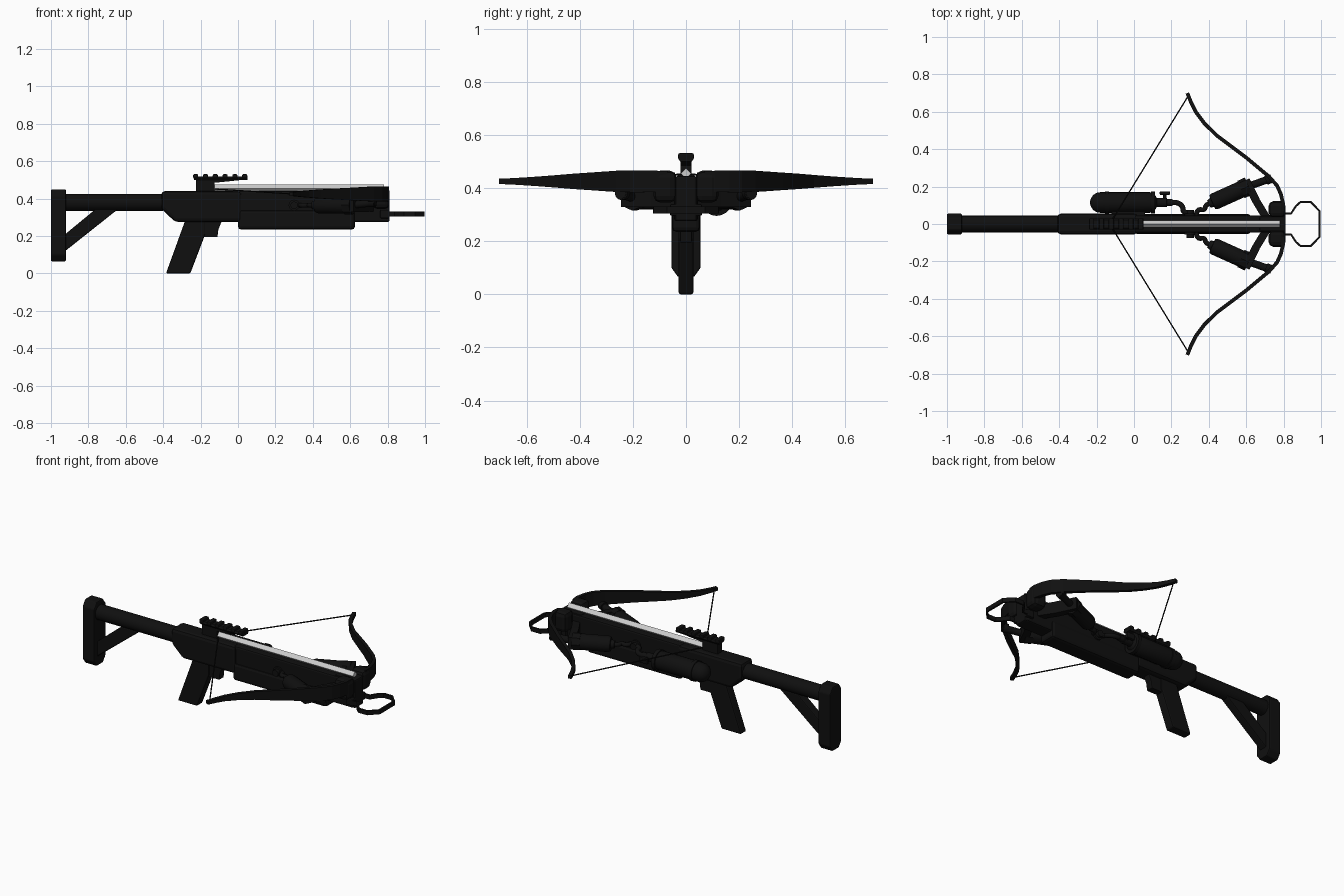
import bpy, bmesh, math
from mathutils import Vector

if "Cube" in bpy.data.objects:
    bpy.data.objects.remove(bpy.data.objects["Cube"])


def material(name, v):
    m = bpy.data.materials.new(name)
    m.diffuse_color = (v, v, v, 1)
    m.use_nodes = True
    m.node_tree.nodes["Principled BSDF"].inputs["Base Color"].default_value = m.diffuse_color
    return m


BLACK = material("black", 0.005)
STEEL = material("steel", 0.55)


def finish(name, bm, bevel=0.0, smooth=False, mat=BLACK):
    bmesh.ops.recalc_face_normals(bm, faces=bm.faces)
    me = bpy.data.meshes.new(name)
    bm.to_mesh(me)
    bm.free()
    ob = bpy.data.objects.new(name, me)
    bpy.context.collection.objects.link(ob)
    me.materials.append(mat)
    if bevel:
        b = ob.modifiers.new("bevel", "BEVEL")
        b.width, b.segments, b.limit_method = bevel, 2, "ANGLE"
    if smooth:
        bpy.context.view_layer.objects.active = ob
        ob.select_set(True)
        bpy.ops.object.shade_smooth_by_angle(angle=math.radians(40))
        ob.select_set(False)
    return ob


def profile(name, pts, half, bevel=0.0, axis="y", x0=0.0):
    """Extrude an xz outline across y, or a yz outline along x from x0."""
    bm = bmesh.new()
    if axis == "y":
        vs = [bm.verts.new((x, -half, z)) for x, z in pts]
        d = Vector((0, 2 * half, 0))
    else:
        vs = [bm.verts.new((x0, y, z)) for y, z in pts]
        d = Vector((half, 0, 0))
    f = bm.faces.new(vs)
    r = bmesh.ops.extrude_face_region(bm, geom=[f])
    bmesh.ops.translate(bm, vec=d, verts=[v for v in r["geom"] if isinstance(v, bmesh.types.BMVert)])
    return finish(name, bm, bevel)


def box(name, x, y, z, bevel=0.0):
    bm = bmesh.new()
    bmesh.ops.create_cube(bm, size=1)
    for v in bm.verts:
        v.co = [(a + b) / 2 + c * (b - a) for (a, b), c in zip((x, y, z), v.co)]
    return finish(name, bm, bevel)


def lathe(name, a, b, prof, n=16, mat=BLACK, smooth=True):
    """Rings (distance, radius) along the axis a -> b."""
    a, b = Vector(a), Vector(b)
    q = (b - a).to_track_quat("Z", "Y")
    bm = bmesh.new()
    rings = [[bm.verts.new(a + q @ Vector((r * math.cos(i * math.tau / n), r * math.sin(i * math.tau / n), t)))
              for i in range(n)] for t, r in prof]
    for r0, r1 in zip(rings, rings[1:]):
        for i in range(n):
            bm.faces.new((r0[i], r0[(i + 1) % n], r1[(i + 1) % n], r1[i]))
    bm.faces.new(rings[0])
    bm.faces.new(rings[-1])
    return finish(name, bm, 0, smooth, mat)


def rod(name, a, b, r, n=12, mat=BLACK, smooth=True):
    return lathe(name, a, b, [(0, r), ((Vector(b) - Vector(a)).length, r)], n, mat, smooth)


def strap(name, pts, thick):
    """Flat band through (x, y, z centre, half height) stations."""
    bm = bmesh.new()
    rings = []
    for i, (x, y, z, h) in enumerate(pts):
        p, q = pts[max(i - 1, 0)], pts[min(i + 1, len(pts) - 1)]
        t = Vector((q[0] - p[0], q[1] - p[1])).normalized()
        nx, ny = -t.y * thick / 2, t.x * thick / 2
        rings.append([bm.verts.new((x + s * nx, y + s * ny, z + k * h))
                      for s, k in ((-1, -1), (1, -1), (1, 1), (-1, 1))])
    for a, b in zip(rings, rings[1:]):
        for i in range(4):
            bm.faces.new((a[i], a[(i + 1) % 4], b[(i + 1) % 4], b[i]))
    bm.faces.new(rings[0])
    bm.faces.new(rings[-1])
    return finish(name, bm)


def hose(name, pts, r):
    cu = bpy.data.curves.new(name, "CURVE")
    cu.dimensions, cu.bevel_depth, cu.bevel_resolution, cu.resolution_u = "3D", r, 2, 4
    sp = cu.splines.new("BEZIER")
    sp.bezier_points.add(len(pts) - 1)
    for bp, p in zip(sp.bezier_points, pts):
        bp.co = p
        bp.handle_left_type = bp.handle_right_type = "AUTO"
    cu.materials.append(BLACK)
    bpy.context.collection.objects.link(bpy.data.objects.new(name, cu))


# Shoulder stock
butt = [(-.03, .065), (.03, .065), (.055, .1), (.055, .415), (.03, .45), (-.03, .45), (-.055, .415), (-.055, .1)]
profile("butt_plate", butt, .08, .006, "x", -1)
rod("stock_tube", (-.93, 0, .38), (-.4, 0, .38), .045, 16)
profile("stock_strut", [(-.93, .115), (-.64, .345), (-.76, .345), (-.93, .205)], .026, .006)

# Receiver, fore end and grip
profile("receiver", [(-.41, .345), (-.335, .275), (.02, .275), (.02, .44), (-.41, .44)], .055, .018)
box("barrel_body", (0, .8), (-.045, .045), (.275, .44), .01)
box("fore_end", (0, .625), (-.053, .053), (.235, .34), .016)
profile("grip", [(-.385, 0), (-.255, 0), (-.175, .21), (-.175, .29), (-.28, .29)], .028, .008)
profile("trigger_housing", [(-.19, .195), (-.11, .195), (-.105, .235), (-.085, .285), (-.19, .285)], .022, .004)

# Sight rail with teeth
profile("rail_mount", [(-.225, .43), (-.125, .43), (-.125, .485), (.05, .503), (.05, .513),
                       (-.235, .513), (-.225, .5)], .02)
profile("rail_bar", [(-.022, .5), (.022, .5), (.03, .511), (.022, .519), (-.022, .519), (-.03, .511)], .285, 0, "x", -.235)
for i in range(6):
    x = -.24 + i * .0525
    box("rail_tooth", (x, x + .027), (-.03, .03), (.508, .531), .006)

# Bolt
rod("bolt", (-.125, 0, .455), (.78, 0, .455), .02, 4, STEEL, False)

# Front block and foot stirrup
box("front_block", (.67, .81), (-.04, .04), (.275, .445), .008)
half = [(.79, .055), (.84, .056), (.865, .095), (.89, .118), (.945, .118), (.992, .07)]
loop = half + [(x, -y) for x, y in reversed(half)]
strap("foot_stirrup", [(x, y, .317, .013) for x, y in loop], .011)
box("stirrup_mount", (.76, .81), (-.06, .06), (.295, .34), .006)

# Limbs, string and pneumatic rams on both sides
limb = [(.795, .07, .038), (.797, .11, .04), (.785, .16, .041), (.765, .205, .041), (.72, .255, .04), (.6, .355, .033),
        (.52, .415, .029), (.44, .475, .024), (.375, .54, .019), (.33, .6, .015), (.305, .65, .012), (.285, .7, .01)]
for s, side in ((1, "left"), (-1, "right")):
    strap(side + "_limb", [(x, s * y, .425, h) for x, y, h in limb], .02)
    rod(side + "_string", (.29, s * .685, .425), (-.13, 0, .452), .0035, 6)
    box(side + "_limb_clamp", (.72, .81), sorted((s * .035, s * .122)), (.345, .465), .025)
    a, f, e = Vector((.4, s * .107, .365)), Vector((.6, s * .197, .365)), Vector((.735, s * .245, .38))
    lathe(side + "_ram_cylinder", a, f, [(0, .022), (.02, .026), (.021, .04), (.035, .045), (.19, .045),
                                         (.2, .03), (.215, .03)])
    rod(side + "_ram_rod", f, e, .02)
    lathe(side + "_ram_foot", e + Vector((-.03, s * -.012, 0)), e, [(0, .025), (.03, .025)])
    # Angled bracket from the front block to the ram end
    strap(side + "_ram_bracket", [(.71, s * .03, .365, .034), (.655, s * .12, .365, .036), (.598, s * .235, .365, .036)], .042)
    lathe(side + "_ram_flange", a + (f - a) * .86, f, [(0, .05), (.045, .05)], 8)
    hose(side + "_ram_hose", [(.33, s * .045, .365), (.345, s * .075, .365), (.375, s * .078, .365),
                              (.385, s * .098, .365), (.41, s * .112, .365)], .013)
    lathe(side + "_hose_fitting", (.3, s * .03, .365), (.3, s * .075, .365),
          [(0, .03), (.025, .03), (.026, .02), (.045, .02)], 12)

# Air tank with valve, hose and clamps
r = .055
dome = [(r - r * math.cos(t), max(r * math.sin(t), .004)) for t in [i * math.pi / 12 for i in range(7)]]
lathe("air_tank", (-.235, .115, .355), (.2, .115, .355),
      dome + [(.32, r), (.345, .045), (.357, .024), (.41, .024), (.411, .018), (.44, .018)], 20)
for x in (-.155, .09):
    rod("tank_band", (x, .115, .355), (x + .022, .115, .355), .06, 20)
box("tank_bracket", (-.12, .06), (.03, .09), (.33, .38), .006)
rod("valve_stem", (.165, .12, .355), (.165, .16, .355), .009)
box("valve_knob", (.137, .193), (.155, .175), (.337, .373), .006)
hose("supply_hose", [(.19, .115, .355), (.235, .112, .355), (.26, .09, .36), (.265, .068, .365), (.305, .06, .365)], .014)
